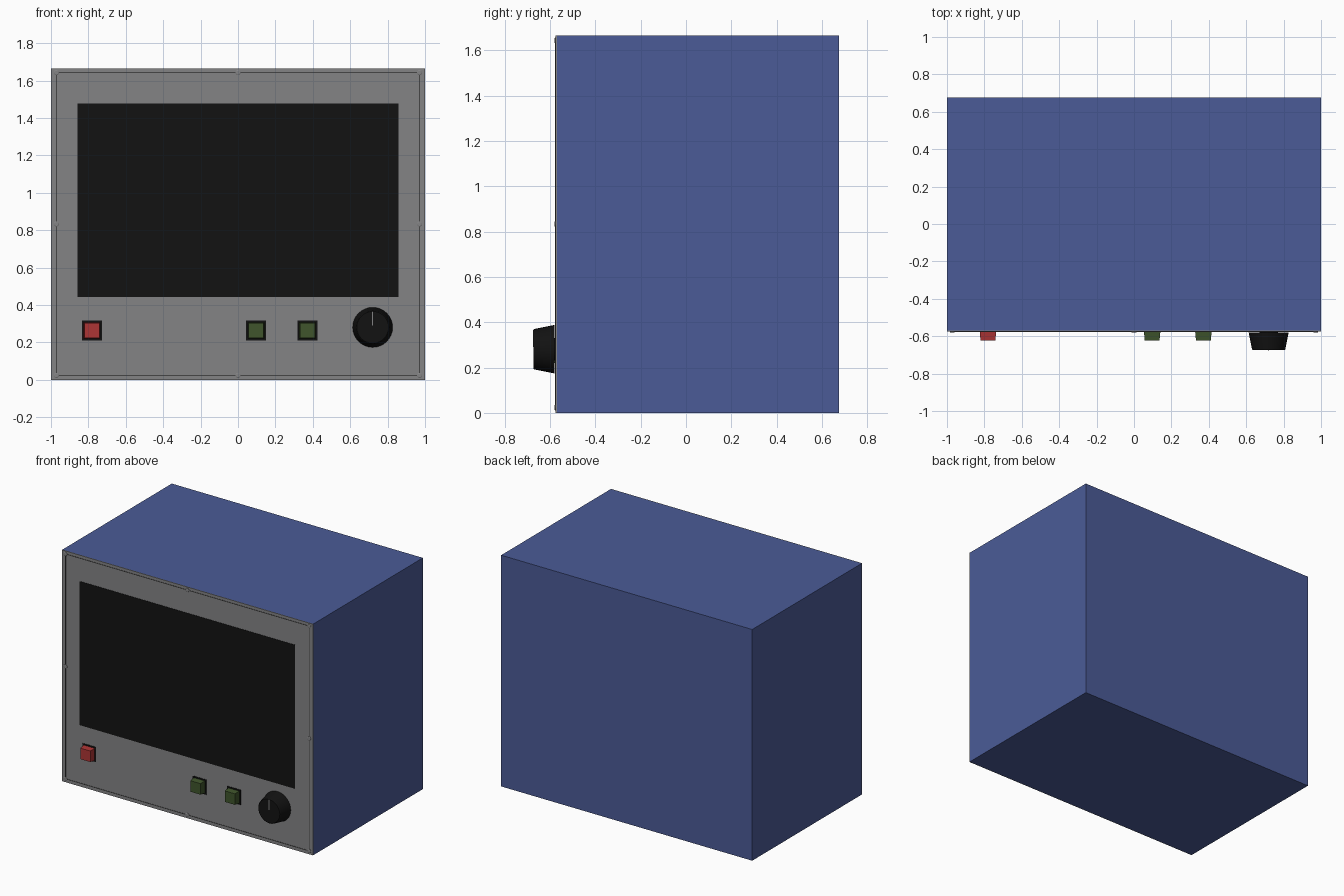
import bpy, bmesh, math
from mathutils import Matrix

if "Cube" in bpy.data.objects:
    bpy.data.objects.remove(bpy.data.objects["Cube"])

FRONT = -0.575  # face of the front panel


def material(name, r, g, b):
    m = bpy.data.materials.new(name)
    m.diffuse_color = (r, g, b, 1)
    m.use_nodes = True
    m.node_tree.nodes["Principled BSDF"].inputs["Base Color"].default_value = m.diffuse_color
    return m


BLUE = material("case_blue", 0.07, 0.105, 0.31)
GREY = material("panel_grey", 0.23, 0.23, 0.235)
BLACK = material("black", 0.006, 0.006, 0.006)
DARK = material("dark_line", 0.06, 0.06, 0.06)
RED = material("button_red", 0.42, 0.035, 0.035)
GREEN = material("button_green", 0.05, 0.09, 0.025)


def finish(name, bm, mat):
    bmesh.ops.recalc_face_normals(bm, faces=bm.faces)
    mesh = bpy.data.meshes.new(name)
    bm.to_mesh(mesh)
    bm.free()
    mesh.materials.append(mat)
    ob = bpy.data.objects.new(name, mesh)
    bpy.context.collection.objects.link(ob)
    return ob


def box(name, x, y, z, mat, taper=1.0):
    """Box from (min, max) ranges; taper shrinks its front (-y) face."""
    bm = bmesh.new()
    bmesh.ops.create_cube(bm, size=1)
    cx, cz = sum(x) / 2, sum(z) / 2
    for v in bm.verts:
        t = taper if v.co.y < 0 else 1
        v.co = (cx + v.co.x * (x[1] - x[0]) * t,
                y[0] if v.co.y < 0 else y[1],
                cz + v.co.z * (z[1] - z[0]) * t)
    return finish(name, bm, mat)


def turned(name, x, z, profile, sides, mat):
    """Solid of revolution about the y axis from (radius, y) points."""
    bm = bmesh.new()
    rings = []
    for r, y in profile:
        rings.append([bm.verts.new((x + r * math.cos(a), y, z + r * math.sin(a)))
                      for a in (2 * math.pi * i / sides for i in range(sides))])
    for a, b in zip(rings, rings[1:]):
        for i in range(sides):
            j = (i + 1) % sides
            bm.faces.new((a[i], a[j], b[j], b[i]))
    bm.faces.new(rings[0])
    bm.faces.new(rings[-1])
    return finish(name, bm, mat)


# Case, front panel and screen
box("case", (-1, 1), (FRONT + 0.005, 0.675), (0, 1.665), BLUE)
box("front_panel", (-1, 1), (FRONT, FRONT + 0.005), (0, 1.665), GREY)
box("screen", (-0.857, 0.857), (FRONT - 0.002, FRONT), (0.442, 1.478), BLACK)

# Thin border line around the panel
X, Z0, Z1, W = 0.971, 0.024, 1.643, 0.002
line_y = (FRONT - 0.002, FRONT)
for s, side in ((-1, "left"), (1, "right")):
    box("border_" + side, (s * X - W, s * X + W), line_y, (Z0, Z1), DARK)
for z, side in ((Z0, "bottom"), (Z1, "top")):
    box("border_" + side, (-X, X), line_y, (z - W, z + W), DARK)

# Small screws at the corners and the middle of each side
for x in (-X, 0, X):
    for z in (Z0, (Z0 + Z1) / 2, Z1):
        if x or z in (Z0, Z1):
            turned("panel_screw", x, z, [(0.014, FRONT), (0.014, FRONT - 0.003),
                                         (0.010, FRONT - 0.005)], 16, GREY)

# Push buttons with square dark bezels
BZ = 0.264
for name, x, mat in (("power_button", -0.781, RED),
                     ("minus_button", 0.097, GREEN),
                     ("plus_button", 0.371, GREEN)):
    box(name + "_bezel", (x - 0.054, x + 0.054), (FRONT - 0.003, FRONT),
        (BZ - 0.054, BZ + 0.054), BLACK)
    box(name, (x - 0.044, x + 0.044), (-0.622, FRONT), (BZ - 0.044, BZ + 0.044),
        mat, taper=0.9)

# Contrast knob on a short shaft, with a pointer line
KX, KZ = 0.72, 0.281
turned("knob_shaft", KX, KZ, [(0.05, FRONT), (0.05, FRONT - 0.006)], 24, BLACK)
knob = turned("contrast_knob", KX, KZ, [(0.107, -0.580), (0.089, -0.670),
                                        (0.085, -0.674)], 32, BLACK)
box("knob_pointer", (KX - 0.003, KX + 0.003), (-0.675, -0.673),
    (KZ + 0.01, KZ + 0.084), GREY)

bpy.ops.object.select_all(action='DESELECT')
knob.select_set(True)
bpy.context.view_layer.objects.active = knob
bpy.ops.object.shade_smooth_by_angle(angle=math.radians(30))
